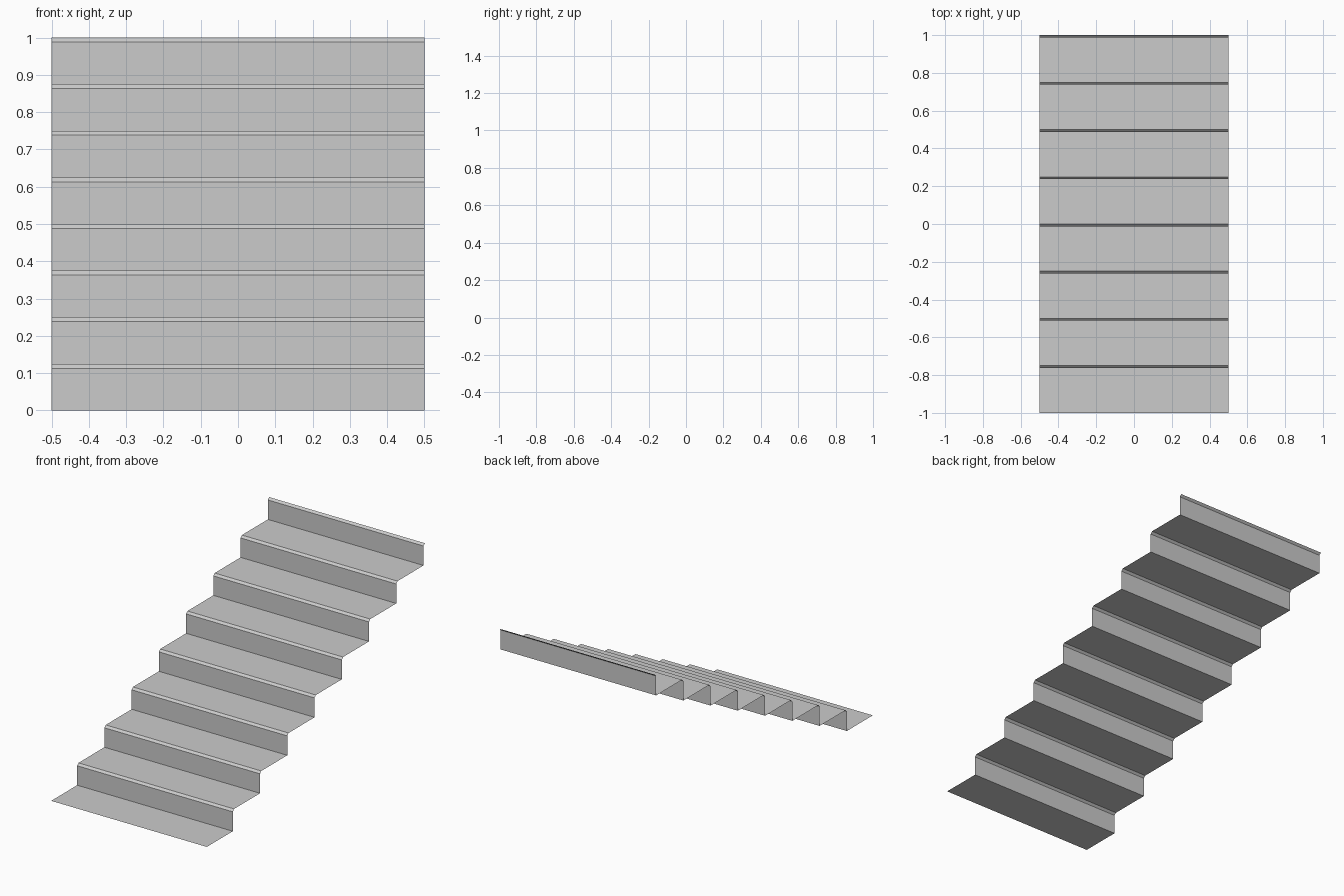
import bpy

if "Cube" in bpy.data.objects:
    bpy.data.objects.remove(bpy.data.objects["Cube"])

STEPS, HALF_WIDTH = 8, 0.5
RUN, RISE, BEVEL = 2 / STEPS, 1 / STEPS, 0.012

# Side profile (y, z): flat tread, riser, small chamfer on each edge
profile = [(-1, 0)]
for i in range(STEPS):
    y, z = -1 + (i + 1) * RUN, i * RISE
    profile += [(y - BEVEL, z), (y - BEVEL, z + RISE - BEVEL), (y, z + RISE)]

# Sweep the profile across the width as one open sheet
verts = [(x, y, z) for y, z in profile for x in (-HALF_WIDTH, HALF_WIDTH)]
faces = [(2 * i, 2 * i + 1, 2 * i + 3, 2 * i + 2) for i in range(len(profile) - 1)]
mesh = bpy.data.meshes.new("stair_sheet")
mesh.from_pydata(verts, [], faces)
mesh.update()
stairs = bpy.data.objects.new("stair_sheet", mesh)
bpy.context.collection.objects.link(stairs)
